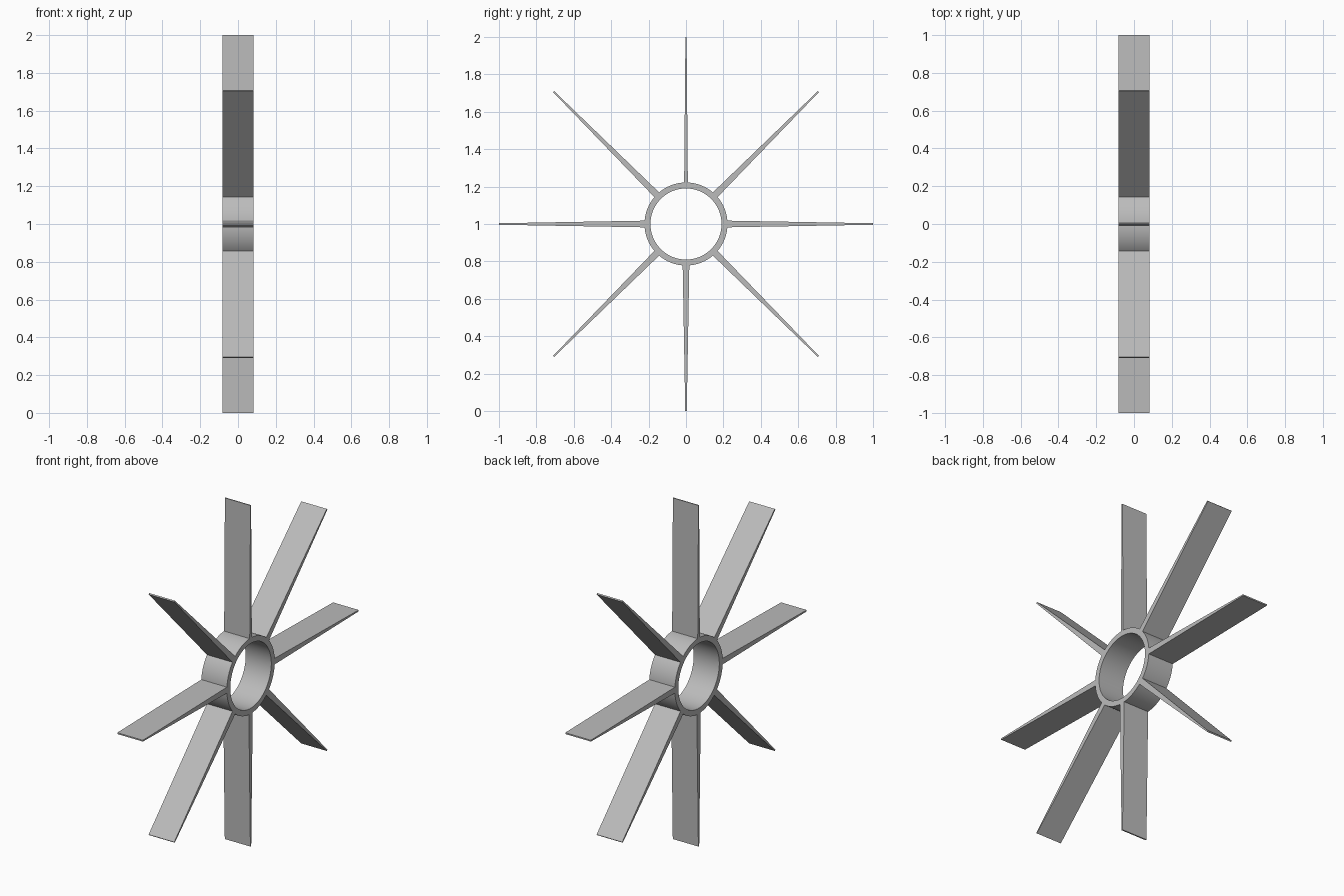
import bpy
import bmesh
import math
from mathutils import Matrix

default_cube = bpy.data.objects.get("Cube")
if default_cube:
    bpy.data.objects.remove(default_cube, do_unlink=True)

HALF_WIDTH = 0.083
OUTER, INNER = 0.222, 0.19
HUB_HEIGHT = 1.0
SEGMENTS = 96

grey = bpy.data.materials.new("plain grey")
grey.use_nodes = True
colour = (0.5, 0.5, 0.5, 1)
grey.diffuse_color = colour
grey.node_tree.nodes["Principled BSDF"].inputs["Base Color"].default_value = colour


def extrude_along_x(name, faces, angle=0):
    """Extrude flat faces, given as (y, z) outlines, across the wheel's width."""
    bm = bmesh.new()
    for outline in faces:
        bm.faces.new([bm.verts.new((-HALF_WIDTH, y, z)) for y, z in outline])
    bmesh.ops.remove_doubles(bm, verts=bm.verts, dist=1e-5)
    grown = bmesh.ops.extrude_face_region(bm, geom=bm.faces[:], use_keep_orig=True)
    moved = [v for v in grown["geom"] if isinstance(v, bmesh.types.BMVert)]
    bmesh.ops.translate(bm, verts=moved, vec=(2 * HALF_WIDTH, 0, 0))
    bmesh.ops.recalc_face_normals(bm, faces=bm.faces)
    mesh = bpy.data.meshes.new(name)
    bm.to_mesh(mesh)
    bm.free()
    mesh.materials.append(grey)
    obj = bpy.data.objects.new(name, mesh)
    bpy.context.collection.objects.link(obj)
    obj.matrix_world = Matrix.Translation((0, 0, HUB_HEIGHT)) @ Matrix.Rotation(angle, 4, "X")
    return obj


def on_circle(radius, step):
    a = math.tau * step / SEGMENTS
    return radius * math.cos(a), radius * math.sin(a)


# Open hub ring
hub = extrude_along_x("hub_ring", [
    (on_circle(INNER, i), on_circle(OUTER, i), on_circle(OUTER, i + 1), on_circle(INNER, i + 1))
    for i in range(SEGMENTS)])
bpy.ops.object.select_all(action="DESELECT")
hub.select_set(True)
bpy.context.view_layer.objects.active = hub
bpy.ops.object.shade_smooth_by_angle(angle=math.radians(30))

# Eight tapered blades, the upright one slimmer than the rest
for i in range(8):
    root, tip = (0.01, 0.003) if i == 0 else (0.018, 0.004)
    start = OUTER - 0.012
    extrude_along_x(f"blade_{i + 1}",
                    [((-root, start), (root, start), (tip, 1.0), (-tip, 1.0))],
                    i * math.tau / 8)
